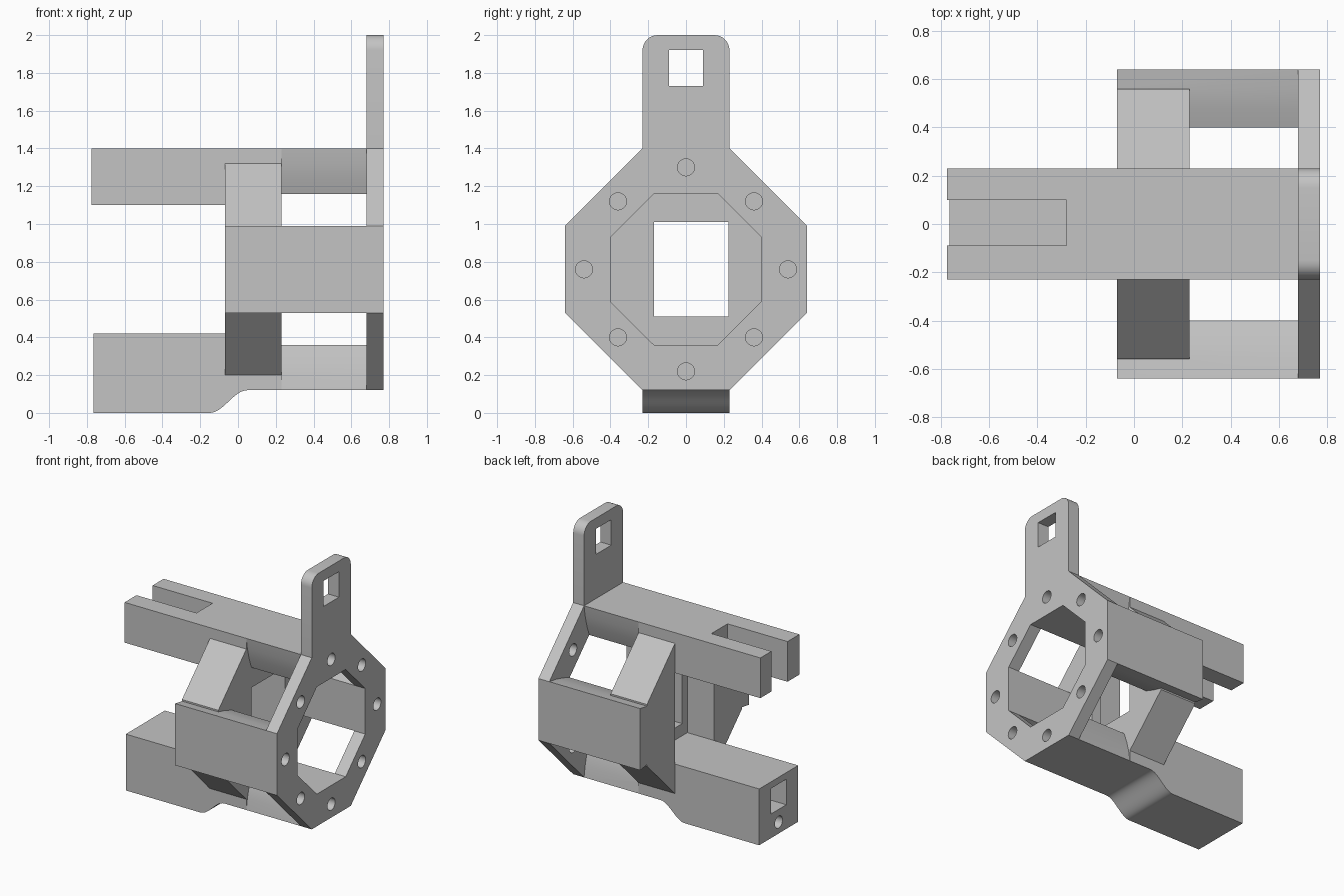
import bpy, bmesh
from math import sin, cos, pi, radians
from mathutils import Vector

cube = bpy.data.objects.get("Cube")
if cube:
    bpy.data.objects.remove(cube, do_unlink=True)

grey = bpy.data.materials.new("plain_grey")
grey.use_nodes = True
grey.diffuse_color = (0.55, 0.55, 0.55, 1)
grey.node_tree.nodes["Principled BSDF"].inputs["Base Color"].default_value = (0.55, 0.55, 0.55, 1)

MID = 0.76             # height of the ring centre
REAR, WALL, PLATE, FACE = -0.07, 0.23, 0.68, 0.77   # stations along x


def prism(name, points, start, end, axis="x"):
    """Extrude a closed profile: (y, z) along x, or (x, z) along y."""
    bm = bmesh.new()
    place = (lambda a, b: (start, a, b)) if axis == "x" else (lambda a, b: (a, start, b))
    face = bm.faces.new([bm.verts.new(place(a, b)) for a, b in points])
    grown = bmesh.ops.extrude_face_region(bm, geom=[face])["geom"]
    step = Vector((end - start, 0, 0)) if axis == "x" else Vector((0, end - start, 0))
    bmesh.ops.translate(bm, vec=step, verts=[g for g in grown if isinstance(g, bmesh.types.BMVert)])
    bmesh.ops.recalc_face_normals(bm, faces=bm.faces)
    mesh = bpy.data.meshes.new(name)
    bm.to_mesh(mesh)
    bm.free()
    mesh.materials.append(grey)
    obj = bpy.data.objects.new(name, mesh)
    bpy.context.scene.collection.objects.link(obj)
    return obj


def rect(a0, a1, b0, b1):
    return [(a0, b0), (a1, b0), (a1, b1), (a0, b1)]


def octagon(half, flat):
    pts = [(flat, half), (half, flat), (half, -flat), (flat, -half)]
    pts += [(-a, -b) for a, b in pts]
    return [(a, MID + b) for a, b in pts]


def disc(y, z, r, n=32):
    return [(y + r * cos(2 * pi * i / n), z + r * sin(2 * pi * i / n)) for i in range(n)]


def combine(target, others, operation):
    """Apply booleans to the target and drop the used helpers."""
    for other in others:
        mod = target.modifiers.new("combine", "BOOLEAN")
        mod.operation, mod.solver, mod.object = operation, "EXACT", other
    graph = bpy.context.evaluated_depsgraph_get()
    mesh = bpy.data.meshes.new_from_object(target.evaluated_get(graph))
    target.modifiers.clear()
    target.data = mesh
    for other in others:
        bpy.data.objects.remove(other, do_unlink=True)


# Octagonal front plate with a rounded tab on top
outline = [(0.23, 0.12), (0.64, 0.53), (0.64, 0.99), (0.23, 1.40)]
outline += [(0.15 + 0.08 * cos(t * pi / 16), 1.92 + 0.08 * sin(t * pi / 16)) for t in range(9)]
outline += [(-y, z) for y, z in reversed(outline)]
bracket = prism("mounting_bracket", outline, PLATE, FACE)
combine(bracket, [prism("bore", octagon(0.40, 0.17), PLATE - 0.1, FACE + 0.1),
                  prism("tab_window", rect(-0.09, 0.09, 1.73, 1.92), PLATE - 0.1, FACE + 0.1)],
        "DIFFERENCE")

# Four long bars around the bore, with slightly rounded flanks
half_bar = [(0.23, 0.64), (0.218, 0.56), (0.198, 0.48), (0.17, 0.40)]
section = half_bar + [(-a, b) for a, b in reversed(half_bar)]
bars = []
for i, name in enumerate(["top_bar", "left_bar", "bottom_bar", "right_bar"]):
    c, s = round(cos(i * pi / 2)), round(sin(i * pi / 2))
    pts = [(a * c - b * s, MID + a * s + b * c) for a, b in section]
    bars.append(prism(name, pts, 0.06 if i == 2 else REAR, PLATE))

# Middle wall with a rear pocket and an offset window
wall_pts = [(0.23, 0.56), (0.56, 0.23), (0.56, -0.23), (0.23, -0.56)]
wall_pts += [(-a, -b) for a, b in wall_pts]
wall = prism("middle_wall", [(a, MID + b) for a, b in wall_pts], REAR, WALL)
combine(wall, [prism("pocket", rect(-0.23, 0.23, 0.42, 1.10), REAR - 0.1, 0.15),
               prism("window", rect(-0.17, 0.225, 0.51, 1.01), REAR, WALL + 0.1)],
        "DIFFERENCE")

# Forked upper arm
upper = prism("upper_arm", rect(-0.23, 0.23, 1.10, 1.40), -0.775, WALL)
combine(upper, [prism("fork_slot", rect(-0.09, 0.10, 1.0, 1.5), -0.9, -0.28)], "DIFFERENCE")

# Lower arm with a smooth step underneath and sockets in its end
step = [(-0.15 + 0.20 * t / 16, 0.06 - 0.06 * cos(pi * t / 16)) for t in range(17)]
lower = prism("lower_arm", [(-0.765, 0.42), (-0.765, 0)] + step + [(WALL, 0.12), (WALL, 0.42)],
              -0.23, 0.23, "y")
combine(lower, [prism("end_socket", rect(-0.09, 0.09, 0.18, 0.37), -0.9, -0.5),
                prism("end_hole", disc(0, 0.085, 0.045), -0.9, -0.5)], "DIFFERENCE")

# Fuse the casting, then drill the ring of bolt holes
combine(bracket, bars + [wall, upper, lower], "UNION")
bolts = []
for y, z in [(0, 0.54), (0.36, 0.36), (0.54, 0), (0.36, -0.36)]:
    for side in (1, -1):
        bolts.append(prism("bolt_hole", disc(side * y, MID + side * z, 0.045), PLATE - 0.2, FACE + 0.1))
combine(bracket, bolts, "DIFFERENCE")

bpy.ops.object.select_all(action="DESELECT")
bracket.select_set(True)
bpy.context.view_layer.objects.active = bracket
bpy.ops.object.shade_smooth_by_angle(angle=radians(30))
